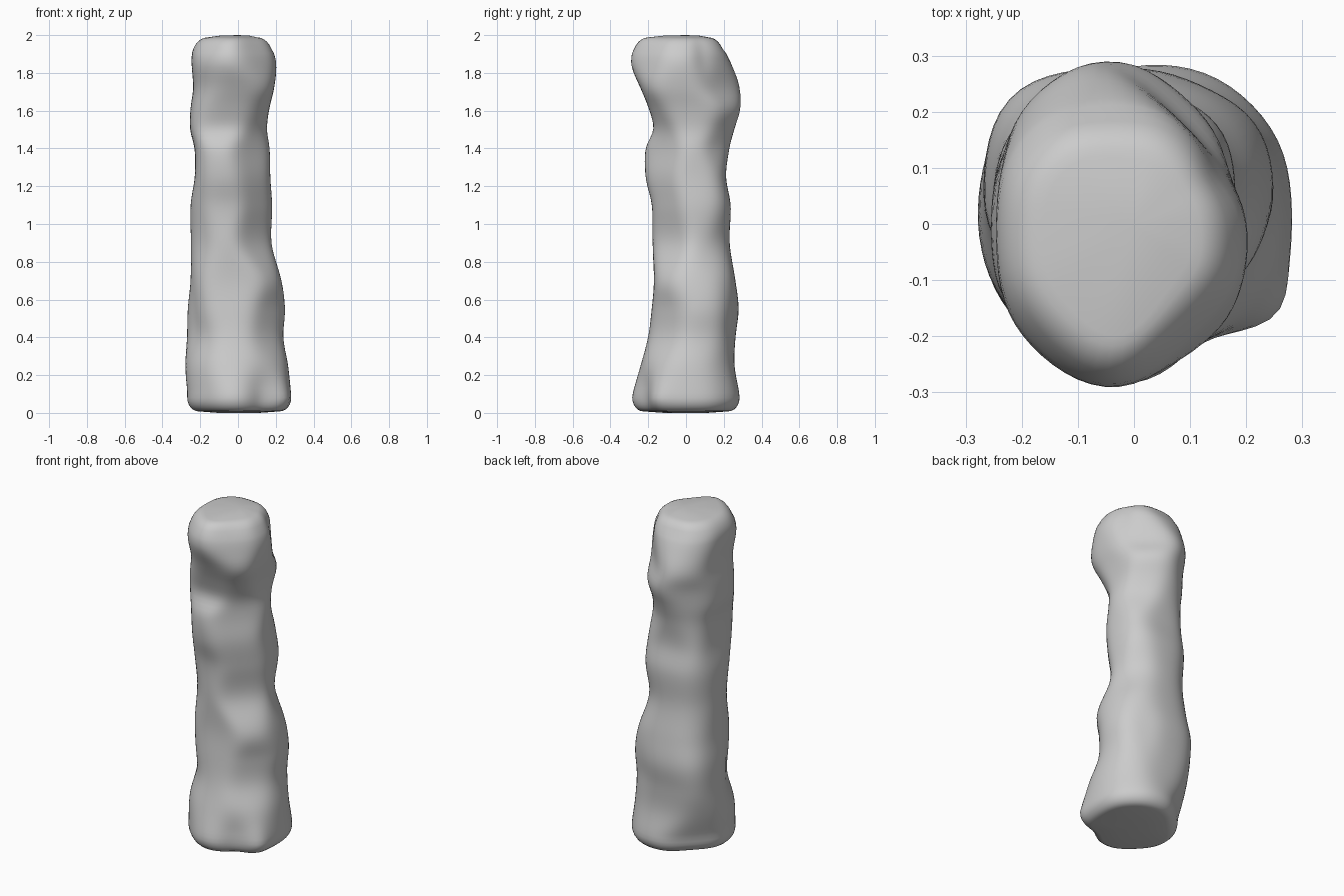
import bpy, bmesh, math

if "Cube" in bpy.data.objects:
    bpy.data.objects.remove(bpy.data.objects["Cube"])

# Height, then reach toward E, NE, N, NW, W, SW, S, SE (y+ is north / back)
SECTIONS = [
    (0.10, .28, .30, .285, .235, .27, .27, .29, .285),
    (0.25, .265, .28, .255, .28, .28, .26, .24, .25),
    (0.40, .24, .28, .26, .315, .27, .222, .20, .19),
    (0.55, .25, .29, .277, .325, .265, .23, .18, .185),
    (0.70, .23, .27, .26, .295, .25, .235, .168, .20),
    (0.90, .18, .21, .23, .27, .25, .215, .177, .125),
    (1.10, .18, .235, .235, .28, .25, .235, .18, .14),
    (1.25, .170, .215, .21, .27, .227, .26, .215, .15),
    (1.40, .168, .182, .23, .26, .228, .27, .215, .135),
    (1.50, .152, .195, .26, .265, .252, .277, .17, .14),
    (1.61, .164, .225, .298, .27, .25, .27, .195, .185),
    (1.72, .190, .19, .298, .29, .235, .263, .24, .24),
    (1.85, .203, .188, .24, .265, .244, .285, .30, .225),
    (1.93, .185, .185, .20, .24, .244, .27, .295, .205),
]
# Hollows and bumps: angle (degrees), height, angular width, height width, depth
DENTS = [
    (-62, 0.08, 20, .14, -.045), (-32, 0.08, 12, .10, .018),
    (195, 0.48, 13, .18, -.015), (62, 0.50, 16, .16, -.015),
    (35, 0.80, 18, .12, -.01), (28, 1.90, 20, .10, -.02),
]
SIDES = 72
POWER = 9


def reach_at(z):
    """Smoothly interpolated eight-way reach at a height."""
    z = min(max(z, SECTIONS[0][0]), SECTIONS[-1][0])
    i = 0
    while i < len(SECTIONS) - 2 and z > SECTIONS[i + 1][0]:
        i += 1
    a, b = SECTIONS[i], SECTIONS[i + 1]
    p, q = SECTIONS[max(i - 1, 0)], SECTIONS[min(i + 2, len(SECTIONS) - 1)]
    d = b[0] - a[0]
    t = (z - a[0]) / d
    out = []
    for k in range(1, 9):
        ma = (b[k] - p[k]) / (b[0] - p[0]) * d
        mb = (q[k] - a[k]) / (q[0] - a[0]) * d
        out.append((2*t**3 - 3*t**2 + 1) * a[k] + (t**3 - 2*t**2 + t) * ma
                   + (3*t**2 - 2*t**3) * b[k] + (t**3 - t**2) * mb)
    return out


def radius(reach, angle, z):
    """Rounded octagon (soft minimum of eight side planes) plus dents."""
    s = sum((max(math.cos(angle - k * math.pi / 4), 0) / h) ** POWER
            for k, h in enumerate(reach))
    r = 1.012 * s ** (-1 / POWER)
    for deg, height, wa, wz, depth in DENTS:
        da = (math.degrees(angle) - deg + 180) % 360 - 180
        r += depth * math.exp(-(da / wa) ** 2 - ((z - height) / wz) ** 2)
    return r


# Ring heights with insets: rounded foot, shaft, rounded top
levels = [(0.0, 0.06, 0.5)]
for i in range(7):
    a = i / 6 * math.pi / 2
    levels.append((0.008 + 0.072 * (1 - math.cos(a)), 0.06 * (1 - math.sin(a)), 1))
levels += [(0.08 + 1.80 * i / 72, 0, 1) for i in range(1, 73)]
for i in range(1, 8):
    a = i / 7 * math.pi / 2
    levels.append((1.88 + 0.108 * math.sin(a), 0.085 * (1 - math.cos(a)), 1))
levels.append((1.997, 0.085, 0.6))

# Lumpy pillar body
bm = bmesh.new()
rings = []
for z, inset, scale in levels:
    reach = reach_at(z)
    ring = []
    for j in range(SIDES):
        a = 2 * math.pi * j / SIDES
        r = (radius(reach, a, z) - inset) * scale
        ring.append(bm.verts.new((r * math.cos(a), r * math.sin(a), z)))
    rings.append(ring)
for lo, hi in zip(rings, rings[1:]):
    for j in range(SIDES):
        k = (j + 1) % SIDES
        bm.faces.new((lo[j], lo[k], hi[k], hi[j]))

# Closed ends
for ring, z in ((rings[0], 0.0), (rings[-1], 2.0)):
    tip = bm.verts.new((0, 0, z))
    for j in range(SIDES):
        bm.faces.new((ring[j], ring[(j + 1) % SIDES], tip))
# Soften the surface a little, as if worn
for _ in range(2):
    bmesh.ops.smooth_vert(bm, verts=[v for v in bm.verts if 0.1 < v.co.z < 1.88],
                          factor=0.5, use_axis_x=True, use_axis_y=True, use_axis_z=False)
bmesh.ops.recalc_face_normals(bm, faces=bm.faces)

mesh = bpy.data.meshes.new("stone_pillar")
bm.to_mesh(mesh)
bm.free()
for poly in mesh.polygons:
    poly.use_smooth = True
pillar = bpy.data.objects.new("stone_pillar", mesh)
bpy.context.collection.objects.link(pillar)
